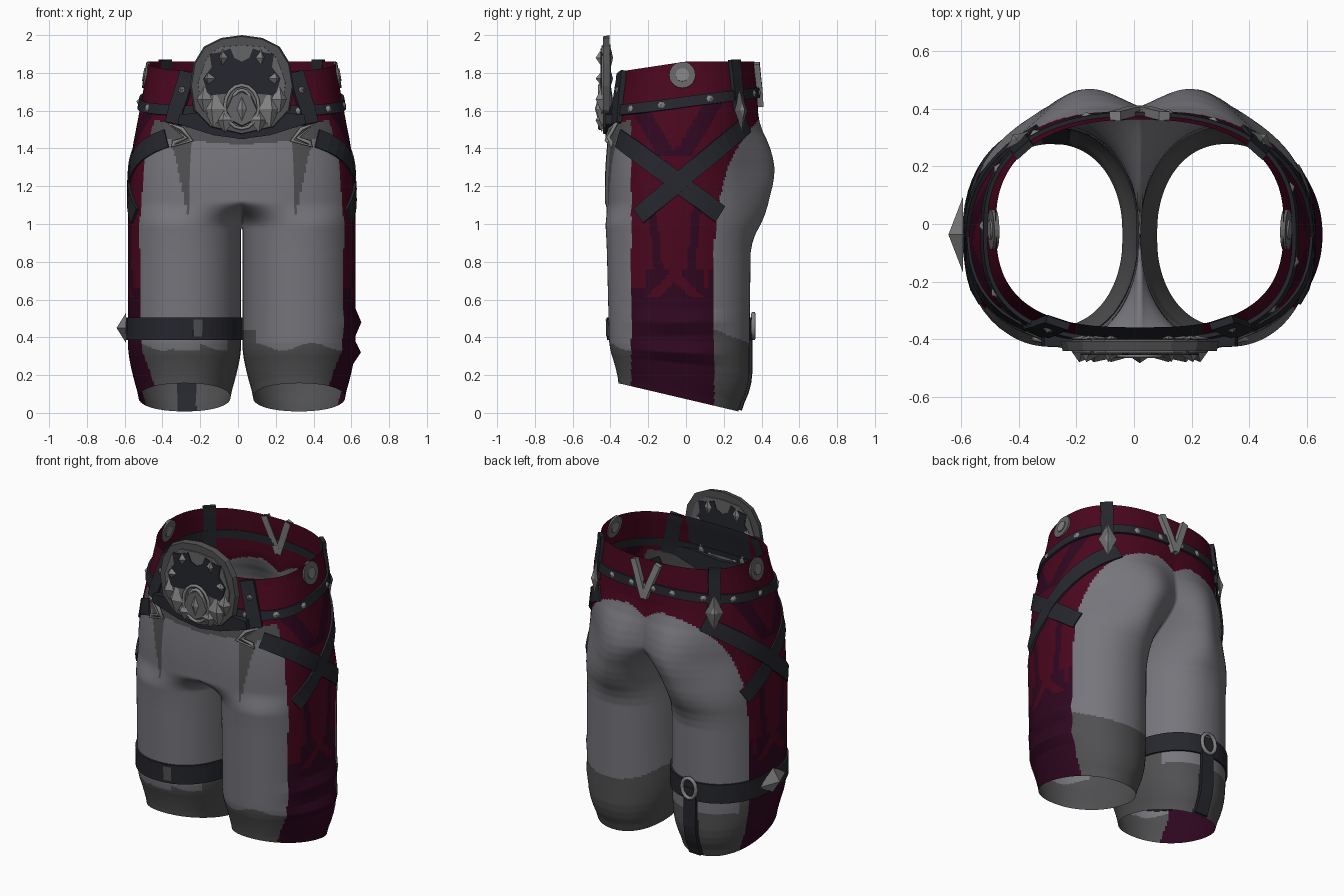
import bpy, bmesh, math
from mathutils import Vector

old = bpy.data.objects.get("Cube")
if old:
    bpy.data.objects.remove(old, do_unlink=True)

CX, CROTCH = 0.02, 0.98


def material(name, r, g, b):
    m = bpy.data.materials.new(name)
    m.use_nodes = True
    m.diffuse_color = (r, g, b, 1)
    m.node_tree.nodes["Principled BSDF"].inputs["Base Color"].default_value = (r, g, b, 1)
    return m


CLOTH = material("grey cloth", .18, .18, .2)
SHADE = material("dark grey cloth", .08, .08, .084)
RED = material("crimson", .068, .002, .013)
MAROON = material("dark maroon", .028, .002, .014)
STRAP = material("black leather", .019, .02, .026)
METAL = material("steel", .22, .22, .225)
PLATE = material("dark steel", .13, .13, .135)

# Height, leg radius, hip half width, front y, back y, seat bulge
PROFILE = [(0, .24, .6, -.355, .27, 0), (.15, .274, .6, -.375, .335, 0), (.3, .3, .6, -.405, .335, 0),
           (.9, .3, .6, -.42, .335, .01), (1.05, .3, .598, -.43, .35, .085), (1.25, .3, .594, -.43, .36, .13),
           (1.4, .3, .58, -.42, .37, .095), (1.54, .3, .552, -.405, .375, .015), (1.66, .3, .53, -.39, .38, 0),
           (1.86, .3, .495, -.355, .36, 0)]


def lerp(z, table):
    z = min(max(z, table[0][0]), table[-1][0])
    for lo, hi in zip(table, table[1:]):
        if z <= hi[0]:
            k = (z - lo[0]) / (hi[0] - lo[0])
            return [p + (q - p) * k for p, q in zip(lo, hi)][1:]


def power(v, e):
    return math.copysign(abs(v) ** e, v)


def pt(s, t, z):
    """Point on the trousers: side s, t from front seam to back seam, height z."""
    rows = [lerp(z + o, PROFILE) for o in (-.05, 0, .05)]
    leg, hip, front, back, seat = [sum(c) / 3 for c in zip(*rows)]
    yc, h = (front + back) / 2, (back - front) / 2
    a, n = t * math.radians(170), 2.8 if t < 0 else 2.4
    lx, ly = .303 + leg * power(math.cos(a), .92), yc + h * power(math.sin(a), .92)
    k = lx / (.303 + leg)
    px, py = k * hip, yc + math.copysign(h * max(0, 1 - k ** n) ** (1 / n), t)
    w = min(max((z - CROTCH) / (.14 if t < 0 else .34), 0), 1)
    w = w * w * (3 - 2 * w)
    x, y = lx + (px - lx) * w, ly + (py - ly) * w
    y += seat * math.exp(-((x - .2) / .2) ** 2) * max(0, (y - yc) / h)
    if abs(t) >= 1 and z > CROTCH - .001:
        x = 0
    if s > 0:   # knee folds
        x += .03 * max(0, math.cos(a)) ** 6 * sum(max(0, 1 - abs(z - f) / .07) for f in (.3, .48))
    if z < .4:
        z += max(0, .16 - .235 * (y + .37)) * (1 - z / .4)
    elif z > 1.6:
        z -= .06 * (z - 1.6) / .26 * max(0, -y / .4)
    return Vector((CX + s * x, y, z))


def normal(s, t, z, e=.01):
    return ((pt(s, t + e, z) - pt(s, t - e, z)).cross(pt(s, t, z + e) - pt(s, t, z - e)) * s).normalized()


def locate(s, z, axis, value, lo, hi):
    ts = [lo + (hi - lo) * i / 300 for i in range(301)]
    return s, min(ts, key=lambda t: abs(pt(s, t, z)[axis] - value)), z


def make(name, verts, faces, *mats):
    me = bpy.data.meshes.new(name)
    me.from_pydata([tuple(v) for v in verts], [], faces)
    for m in mats:
        me.materials.append(m)
    bm = bmesh.new()
    bm.from_mesh(me)
    bmesh.ops.remove_doubles(bm, verts=bm.verts, dist=.0001)
    if len(mats) == 1:
        bmesh.ops.recalc_face_normals(bm, faces=bm.faces)
    bm.to_mesh(me)
    bm.free()
    ob = bpy.data.objects.new(name, me)
    bpy.context.collection.objects.link(ob)
    return ob


def belt_z(y):
    return 1.6 + .13 * (y + .35)


BACK_EDGE = [(0, .15), (.9, .15), (1.1, .17), (1.3, .22), (1.4, .27), (1.5, .34), (1.56, .39)]


def paint(p):
    """Palette index for a spot on the trousers."""
    x, y, z = p
    d = abs(x - CX)
    if z > belt_z(y):
        return 4 if y < -.2 and d < .22 else 2
    if y < -.29:
        if z > 1.45 + .22 * d:
            return 4 if d < .38 else 2
        run = abs(d - .285 - .08 * (z - 1.05)) < .055 * (z - 1.04) / .4
        patch = x < 0 and abs(x + .27) < .07 and z > .33
        if run or z > 1.42 + .08 * d or (z < .35 + .02 * math.sin(x * 20) and not patch):
            return 1
        return 0
    if x < 0 and abs(x + .27) < .05 and y > .1 and z < .45:
        return 4
    if y > lerp(z, BACK_EDGE)[0] or (d < .3 and z < 1.4):
        if z > 1.56 - .6 * (d - .2) ** 2 - max(0, .04 - .4 * d):
            return 2
        patch = x < 0 and y > .2 and z > .31
        return 1 if z < .37 + .4 * max(0, .33 - max(y, .15)) and not patch else 0
    fork = abs(y + .06)
    if z < .76:
        rune = z > .61 and abs(fork - max(0, .73 - z)) < .035
        return 2 if rune or (fork > .15 and z > .66 and y < .12) else 3
    lines = z < 1.1 and abs(fork - .09 - .1 * (z - .8)) < .022
    chevron = z > 1.36 and 0 < fork - .6 * (z - 1.38) < .1
    return 3 if lines or chevron else 2


# Trousers: both legs merging into an open waist
verts, faces = [], []
N, ROWS, STEP = 160, 187, .01
for s in (1, -1):
    base = len(verts)
    for i in range(ROWS):
        verts += [pt(s, -1 + 2 * j / N, i * STEP) for j in range(N + 1)] + [pt(s, 180 / 170, i * STEP)]
    for i in range(ROWS - 1):
        for j in range(N + 2 if (i + 1) * STEP < CROTCH + .005 else N):
            k = (j + 1) % (N + 2)
            a, b = base + i * (N + 2), base + (i + 1) * (N + 2)
            quad = (a + j, a + k, b + k, b + j)
            faces.append(quad if s > 0 else quad[::-1])
trousers = make("trousers", verts, faces, CLOTH, SHADE, RED, MAROON, STRAP)
for f in trousers.data.polygons:
    f.material_index = paint(f.center)
    f.use_smooth = True


def ribbon(name, path, width, mat=STRAP, thick=.012, closed=False):
    """Flat strap laid over the trousers."""
    pts, n = [pt(*q) for q in path], len(path)
    vs, fs = [], []
    for i, q in enumerate(path):
        nxt, prv = ((i + 1) % n, i - 1) if closed else (min(i + 1, n - 1), max(i - 1, 0))
        out = normal(*q)
        side = out.cross(pts[nxt] - pts[prv]).normalized() * width / 2
        low, top = pts[i] - out * .004, pts[i] + out * thick
        vs += [low + side, top + side, top - side, low - side]
    for i in range(n if closed else n - 1):
        a, b = i * 4, (i + 1) % n * 4
        fs += [(a + k, a + (k + 1) % 4, b + (k + 1) % 4, b + k) for k in range(4)]
    if not closed:
        fs += [(0, 1, 2, 3), (n * 4 - 4, n * 4 - 3, n * 4 - 2, n * 4 - 1)]
    return make(name, vs, fs, mat)


def gem(name, p, out, w, h, depth, mat=METAL, sides=4):
    """Faceted stud or spike: a polygon base with a raised tip."""
    out = Vector(out).normalized()
    u = out.cross(Vector((0, 0, 1))).normalized()
    v = u.cross(out)
    ring = [p + u * w * math.cos(math.tau * k / sides) + v * h * math.sin(math.tau * k / sides) for k in range(sides)]
    fs = [(k, (k + 1) % sides, sides) for k in range(sides)] + [tuple(range(sides))]
    return make(name, ring + [p + out * depth], fs, mat)


def plate(name, half, y0, y1, mat, inset=0.0):
    """Mirrored outline extruded along y."""
    loop = half + [(-d, z) for d, z in half[-2:0:-1]]
    n, mid = len(loop), sum(z for d, z in loop) / len(loop)
    k = 1 - inset
    vs = [(CX + d, y0, z) for d, z in loop] + [(CX + d * k, y1, mid + (z - mid) * k) for d, z in loop]
    fs = [(i, (i + 1) % n, n + (i + 1) % n, n + i) for i in range(n)]
    return make(name, vs, fs + [tuple(range(n)), tuple(range(n, 2 * n))], mat)


def tube(name, points, radius, mat=METAL):
    cu = bpy.data.curves.new(name, "CURVE")
    cu.dimensions, cu.bevel_depth, cu.bevel_resolution = "3D", radius, 1
    sp = cu.splines.new("POLY")
    sp.points.add(len(points) - 1)
    for q, p in zip(sp.points, points):
        q.co = (*p, 1)
    sp.use_cyclic_u = True
    cu.materials.append(mat)
    ob = bpy.data.objects.new(name, cu)
    bpy.context.collection.objects.link(ob)


def disc(name, q, radius, thick, mat):
    bm = bmesh.new()
    bmesh.ops.create_cone(bm, cap_ends=True, segments=20, radius1=radius, radius2=radius, depth=thick)
    me = bpy.data.meshes.new(name)
    bm.to_mesh(me)
    bm.free()
    me.materials.append(mat)
    ob = bpy.data.objects.new(name, me)
    ob.location, ob.rotation_euler = pt(*q), normal(*q).to_track_quat("Z", "Y").to_euler()
    bpy.context.collection.objects.link(ob)


# Studded belt
loop = [(1, -1 + i / 24) for i in range(49)] + [(-1, 1 - i / 24) for i in range(1, 48)]
belt = [(s, t, belt_z(pt(s, t, 1.65).y)) for s, t in loop]
ribbon("belt", belt, .056, thick=.014, closed=True)
for q in belt[2::5]:
    gem("belt_stud", pt(*q) + normal(*q) * .013, normal(*q), .02, .02, .012, sides=6)

for s, side in ((1, "left"), (-1, "right")):
    # Crossed side straps
    ys = [-.355 + .535 * i / 16 for i in range(17)]
    ribbon(side + "_front_strap", [locate(s, 1.21 - .75 * (y + .03), 1, y, -.75, .53) for y in ys], .1, thick=.008)
    ys = [-.25 + .57 * i / 16 for i in range(17)]
    ribbon(side + "_back_strap", [locate(s, 1.23 + .85 * (y + .03), 1, y, -.53, .7) for y in ys], .095)
    # Front hangers with loops
    hang = [locate(s, 1.85 - .04 * i, 0, CX + s * (.28 + .01 * i), -1, -.2) for i in range(9)]
    ribbon(side + "_front_hanger", hang, .085, thick=.025)
    gem(side + "_hanger_stud", pt(*hang[3]) + normal(*hang[3]) * .024, normal(*hang[3]), .02, .02, .014, sides=6)
    ring = [(.38, 1.53), (.31, 1.5), (.26, 1.44), (.36, 1.41), (.35, 1.43), (.29, 1.455)]
    ring = [locate(s, z, 0, CX + s * d, -1, -.2) for d, z in ring]
    tube(side + "_strap_loop", [pt(*q) + normal(*q) * .02 for q in ring], .012)
    # Back hangers with pointed tips
    hang = [locate(s, 1.87 - .03 * i, 1, .25 + .003 * i, 0, .8) for i in range(10)]
    ribbon(side + "_back_hanger", hang, .075, thick=.02)
    tip = hang[-1]
    gem(side + "_hanger_tip", pt(*tip) + normal(*tip) * .018, normal(*tip), .055, .105, .02, PLATE)
    gem(side + "_tip_stone", pt(*tip) + normal(*tip) * .024, normal(*tip), .03, .06, .02)
    # Back clasp, one arm on each side
    arm = [locate(s, 1.85 - .045 * i, 0, CX + s * (.085 - .017 * i), .4, 1) for i in range(6)]
    ribbon(side + "_clasp_arm", arm, .04, METAL, .03)
    # Side discs, seen from inside as well
    q = locate(s, 1.79, 1, -.02, -.5, .5)
    disc(side + "_disc", q, .07, .018, PLATE)
    disc(side + "_disc_hub", q, .035, .03, METAL)

# Large front buckle
plate("buckle", [(0, 2), (.11, 1.985), (.2, 1.94), (.255, 1.85), (.275, 1.73), (.255, 1.6), (.17, 1.51), (0, 1.47)],
      -.405, -.44, SHADE, .03)
plate("buckle_face", [(0, 1.95), (.12, 1.94), (.19, 1.88), (.235, 1.75), (.22, 1.62), (.15, 1.54), (0, 1.5)],
      -.4, -.447, PLATE, .02)
plate("buckle_mask", [(0, 1.86), (.04, 1.88), (.06, 1.93), (.11, 1.91), (.17, 1.9), (.16, 1.83), (.205, 1.77),
                      (.18, 1.68), (.08, 1.69), (0, 1.74)], -.396, -.453, STRAP)
plate("buckle_base", [(0, 1.57), (.2, 1.59), (.33, 1.58), (.34, 1.53), (.15, 1.47), (0, 1.45)], -.37, -.425, STRAP)
plate("buckle_jaw", [(0, 1.72), (.06, 1.69), (.1, 1.6), (.06, 1.53), (0, 1.5)], -.395, -.465, PLATE, .2)
for s in (1, -1):
    for d, z, w, h in ((.1, 1.88, .028, .05), (.175, 1.77, .035, .04), (.2, 1.66, .045, .07),
                       (.15, 1.61, .065, .1), (.09, 1.55, .055, .065)):
        gem("buckle_spike", Vector((CX + s * d, -.445, z)), (s * .3, -1, 0), w, h, .035)
        gem("buckle_spike_back", Vector((CX + s * d, -.398, z)), (0, 1, 0), w, h, .012)
for w, h in ((.055, .09), (.09, .115)):
    arc = [math.tau * k / 16 for k in range(16)]
    tube("buckle_ring", [(CX + w * math.cos(a), -.455, 1.62 + h * math.sin(a)) for a in arc], .01)
gem("buckle_gem", Vector((CX, -.462, 1.61)), (0, -1, 0), .03, .075, .02)

# Thigh strap on the right leg with side buckle, keeper and back strap
ribbon("thigh_strap", [(-1, -1 + i / 24, .445) for i in range(49)], .12, closed=True)
ribbon("thigh_keeper", [(-1, -.62 + i * .012, .45) for i in range(5)], .09, SHADE, .018)
q = (-1, 0, .45)
gem("thigh_buckle", pt(*q) + Vector((-.01, 0, 0)), (-1, 0, 0), .13, .08, .05)
ribbon("thigh_back_strap", [locate(-1, .46 - .05 * i, 0, -.27, .3, .75) for i in range(10)], .085, thick=.015)
q = locate(-1, .46, 0, -.27, .3, .75)
oval = [math.tau * k / 12 for k in range(12)]
tube("thigh_back_loop", [pt(*q) + Vector((.05 * math.cos(a), .02, .065 * math.sin(a))) for a in oval], .012)
